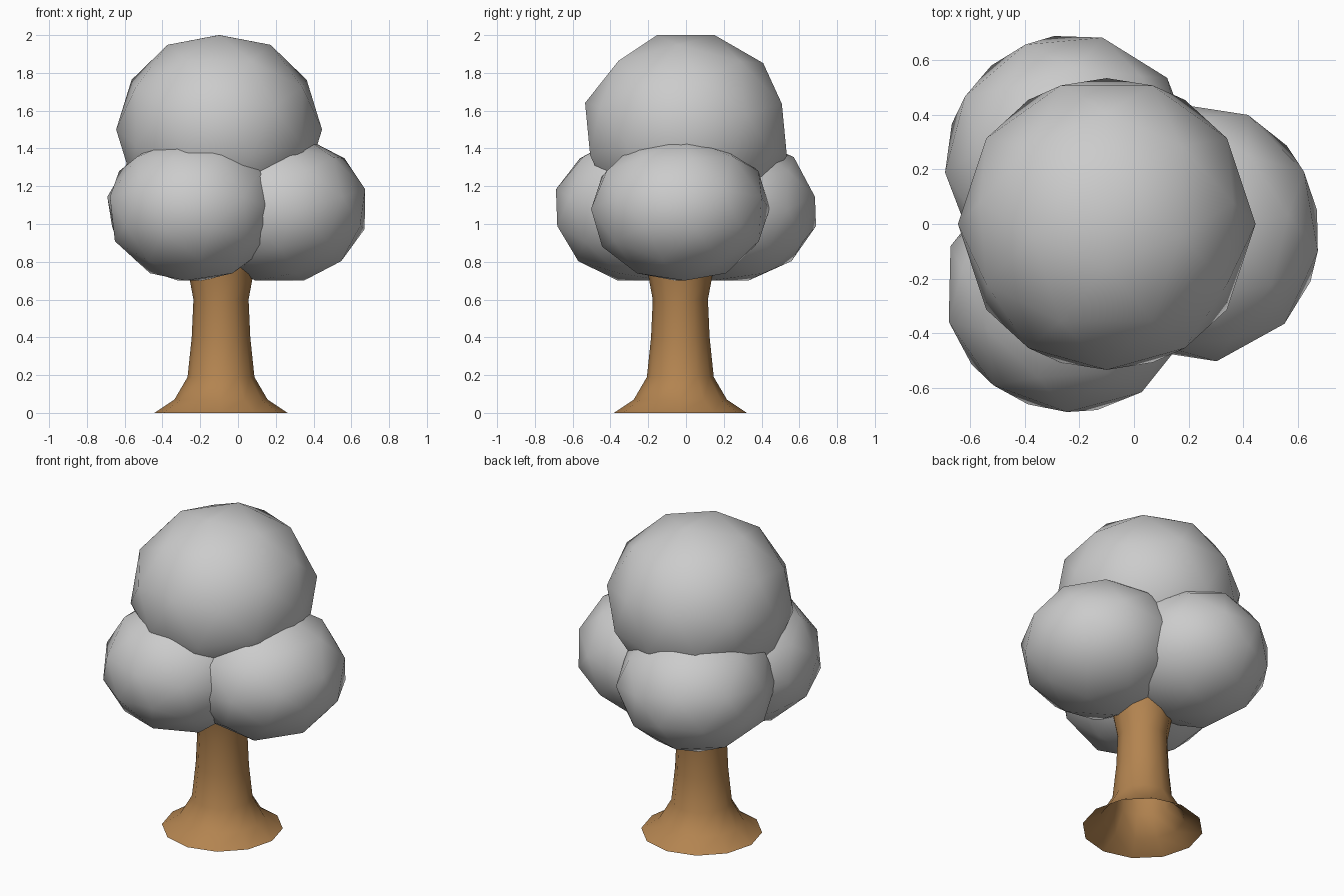
import bpy, bmesh
from math import radians, cos, sin, pi

if "Cube" in bpy.data.objects:
    bpy.data.objects.remove(bpy.data.objects["Cube"])


def shade(ob):
    for p in ob.data.polygons:
        p.use_smooth = True


def leaf_clump(name, loc, scale, rot):
    bpy.ops.mesh.primitive_ico_sphere_add(subdivisions=2, radius=1, location=loc)
    ob = bpy.context.object
    ob.name = name
    # orient the facets first, then squash along the world axes
    ob.rotation_euler = [radians(a) for a in rot]
    bpy.ops.object.transform_apply(location=False, rotation=True, scale=False)
    ob.scale = scale
    bpy.ops.object.transform_apply(location=False, rotation=False, scale=True)
    shade(ob)


# foliage: one crown over three lower clumps
leaf_clump("crown_foliage", (-0.10, 0.0, 1.50), (0.545, 0.555, 0.52), (0, -16, 90))
leaf_clump("right_foliage", (0.22, -0.03, 1.08), (0.475, 0.48, 0.395), (0, -16, 10))
leaf_clump("front_left_foliage", (-0.235, -0.24, 1.08), (0.465, 0.465, 0.395), (0, -16, 250))
leaf_clump("back_left_foliage", (-0.235, 0.23, 1.08), (0.465, 0.475, 0.395), (0, -16, 130))

# trunk: flared profile with an open base
profile = [(0.352, 0.0), (0.247, 0.07), (0.177, 0.19), (0.155, 0.40),
           (0.146, 0.60), (0.172, 0.74), (0.20, 0.88)]
sides = 12
bm = bmesh.new()
rings = [[bm.verts.new((r * cos(2 * pi * i / sides), r * sin(2 * pi * i / sides), z))
          for i in range(sides)] for r, z in profile]
for a, b in zip(rings, rings[1:]):
    for i in range(sides):
        j = (i + 1) % sides
        bm.faces.new((a[i], a[j], b[j], b[i]))
mesh = bpy.data.meshes.new("trunk")
bm.to_mesh(mesh)
bm.free()
trunk = bpy.data.objects.new("trunk", mesh)
trunk.location = (-0.09, -0.03, 0)
bpy.context.collection.objects.link(trunk)
shade(trunk)

bark = bpy.data.materials.new("bark")
bark.diffuse_color = (0.45, 0.23, 0.08, 1)
bark.use_nodes = True
bark.node_tree.nodes["Principled BSDF"].inputs["Base Color"].default_value = bark.diffuse_color
mesh.materials.append(bark)
